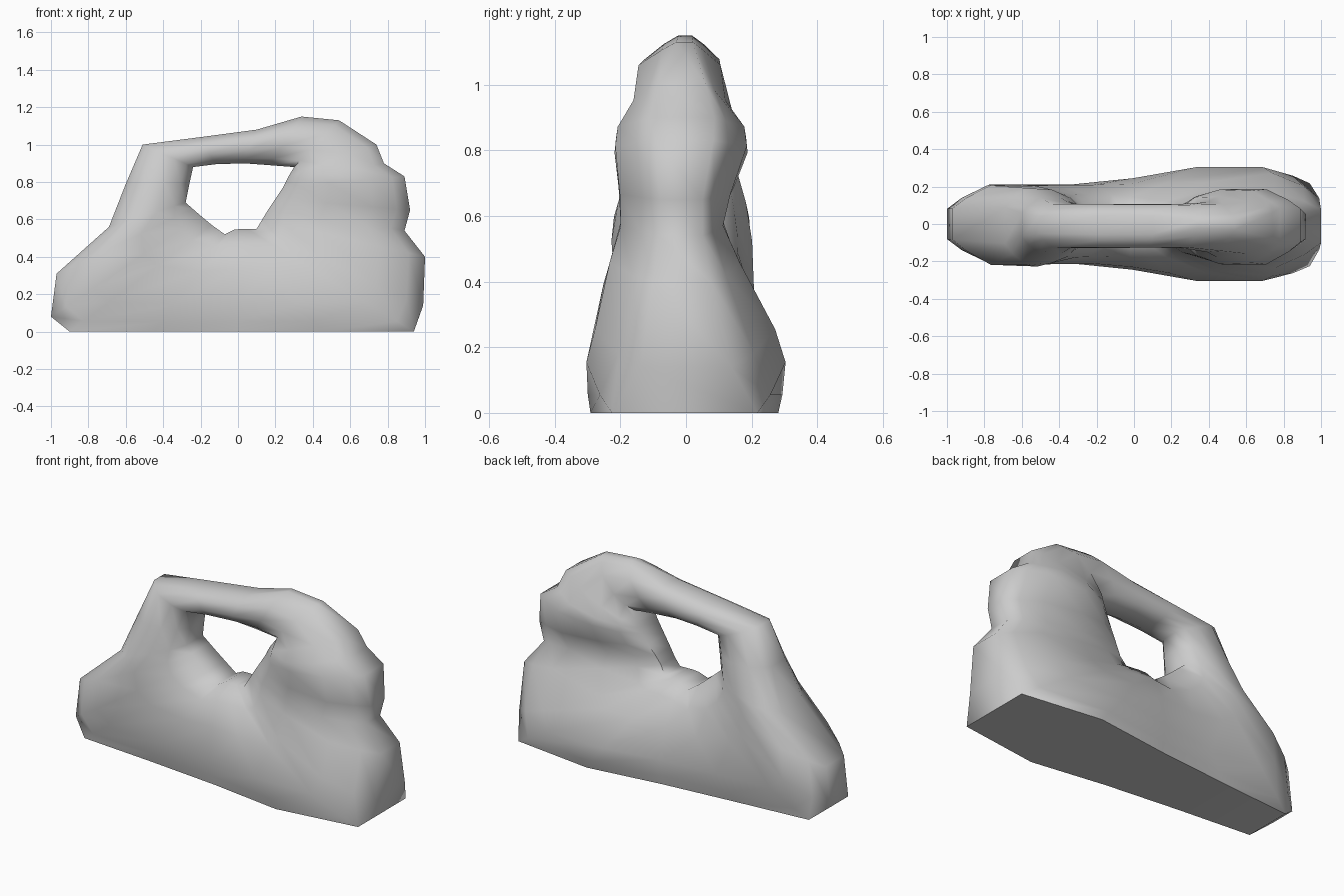
import bpy, bmesh, math

if "Cube" in bpy.data.objects:
    bpy.data.objects.remove(bpy.data.objects["Cube"])

# Thickness of the rock by height: z, front depth, back depth
LEFT = [(0, .19, .19), (.13, .21, .21), (.3, .21, .21), (.56, .23, .20),
        (.7, .19, .17), (.88, .13, .11), (1.15, .12, .10)]
RIGHT = [(0, .30, .29), (.13, .31, .31), (.24, .28, .28), (.4, .25, .19),
         (.6, .19, .10), (.77, .22, .19), (.87, .21, .18), (.92, .16, .12),
         (1.02, .16, .12), (1.1, .13, .09), (1.15, .11, .08)]

# Stations round the hole: inner x, z, outer x, z, outer edge width factor
STATIONS = [
    (-.07, .52, -.45, 0, .95), (-.14, .57, -.90, 0, .75),
    (-.20, .62, -1.0, .08, .40), (-.24, .655, -.97, .31, .40),
    (-.28, .69, -.69, .56, .45), (-.26, .79, -.60, .79, .42),
    (-.24, .88, -.51, 1.0, .40), (-.12, .895, -.20, 1.04, .45),
    (.03, .90, .10, 1.08, .45), (.17, .89, .34, 1.15, .20),
    (.30, .88, .54, 1.13, .25), (.27, .83, .74, 1.0, .50),
    (.255, .80, .78, .90, .60), (.24, .77, .89, .83, .45),
    (.20, .71, .92, .65, .40), (.16, .65, .89, .54, .40),
    (.13, .60, 1.0, .40, .40), (.10, .55, .99, .14, .45),
    (.05, .55, .94, 0, .75), (.02, .55, .45, 0, .97),
    (-.02, .545, 0, 0, .97)]


def lookup(table, z):
    for a, b in zip(table, table[1:]):
        if z <= b[0]:
            k = max(0, (z - a[0]) / (b[0] - a[0]))
            return [a[i] + (b[i] - a[i]) * k for i in (1, 2)]
    return table[-1][1:]


def depth(x, z):
    """Front and back depth, blending the slim left side into the stout right side."""
    lo, hi = (.2, .5) if z > .86 else (-.15, .2)
    k = min(1, max(0, (x - lo) / (hi - lo)))
    k = k * k * (3 - 2 * k)
    l, r = lookup(LEFT, z), lookup(RIGHT, z)
    return [l[i] + (r[i] - l[i]) * k for i in (0, 1)]


# Rock arch: closed loft of rounded sections round the opening
bm = bmesh.new()
rings = []
for ix, iz, ox, oz, edge in STATIONS:
    section = [(0, .42), (.14, .78), (.38, 1), (.72, 1), (.9, .45 + .55 * edge), (1, edge)]
    front, back = [], []
    for t, s in section:
        x, z = ix + (ox - ix) * t, iz + (oz - iz) * t
        f, b = depth(x, z)
        front.append(bm.verts.new((x, -f * s, z)))
        back.append(bm.verts.new((x, b * s, z)))
    rings.append(front + back[::-1])
for i, a in enumerate(rings):
    b = rings[(i + 1) % len(rings)]
    n = len(a)
    for j in range(n):
        k = (j + 1) % n
        bm.faces.new((a[j], a[k], b[k], b[j]))
bmesh.ops.recalc_face_normals(bm, faces=bm.faces)

mesh = bpy.data.meshes.new("rock_arch")
bm.to_mesh(mesh)
bm.free()
rock = bpy.data.objects.new("rock_arch", mesh)
bpy.context.collection.objects.link(rock)
bpy.context.view_layer.objects.active = rock
rock.select_set(True)
bpy.ops.object.shade_smooth_by_angle(angle=math.radians(65))
